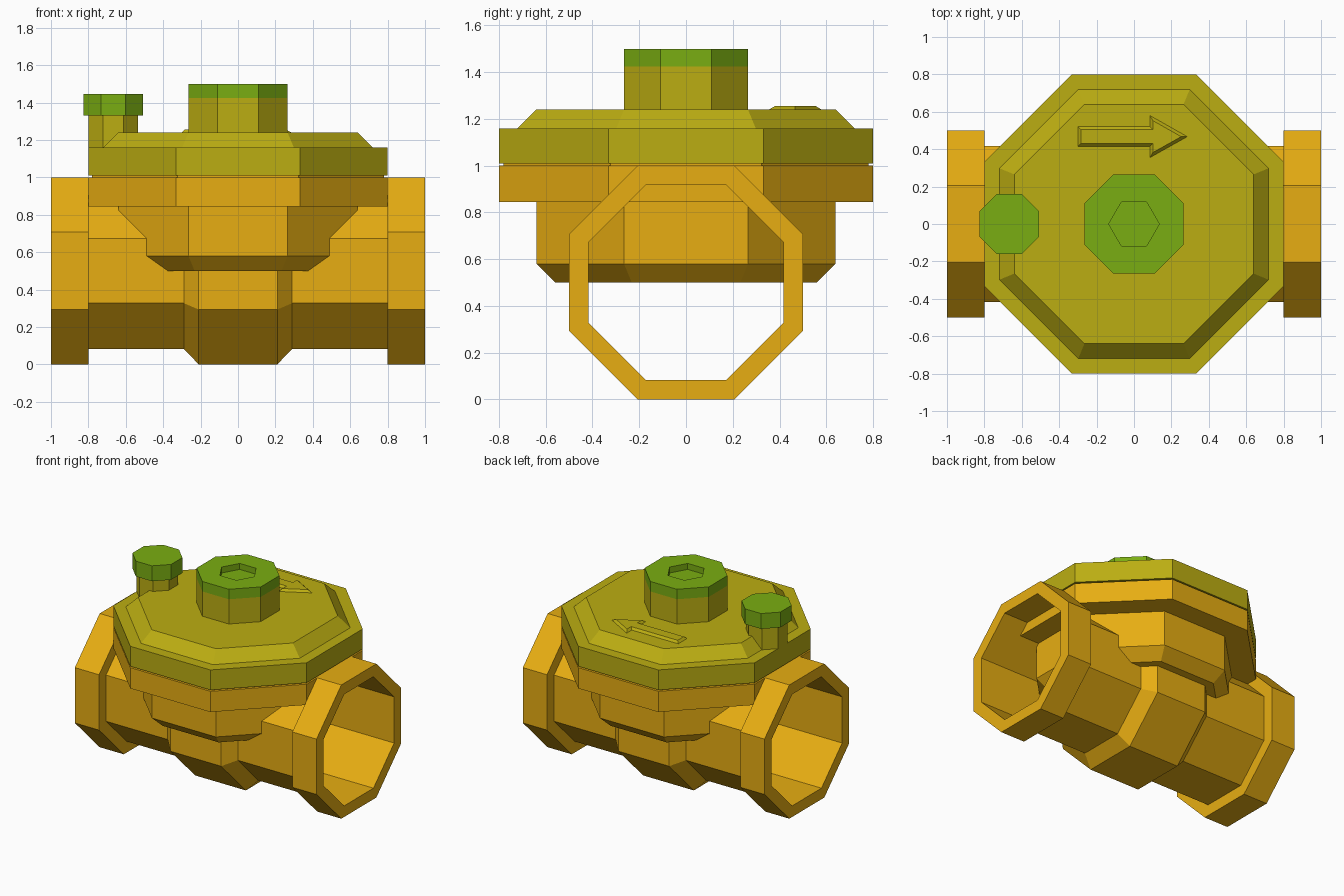
import bpy, bmesh, math

if "Cube" in bpy.data.objects:
    bpy.data.objects.remove(bpy.data.objects["Cube"])


def material(name, rgb):
    m = bpy.data.materials.new(name)
    m.diffuse_color = (*rgb, 1)
    m.use_nodes = True
    m.node_tree.nodes["Principled BSDF"].inputs["Base Color"].default_value = m.diffuse_color
    return m


ORANGE = material("orange", (0.8, 0.42, 0.006))
OLIVE = material("olive", (0.5, 0.42, 0.006))
GREEN = material("green", (0.195, 0.42, 0.006))


def finish(name, bm, mat):
    me = bpy.data.meshes.new(name)
    bm.to_mesh(me)
    bm.free()
    ob = bpy.data.objects.new(name, me)
    bpy.context.collection.objects.link(ob)
    if mat:
        me.materials.append(mat)
    return ob


def lathe(name, profile, mat, x=0, z=0, sides=8, phase=0.5, along_x=False, caps=True):
    """Turn (apothem, height) points into a flat-sided solid."""
    bm = bmesh.new()
    rings = []
    for apothem, h in profile:
        r = apothem / math.cos(math.pi / sides)
        ring = []
        for i in range(sides):
            a = (i + phase) * math.tau / sides
            u, v = r * math.cos(a), r * math.sin(a)
            co = (h, u, v) if along_x else (u, v, h)
            ring.append(bm.verts.new((co[0] + x, co[1], co[2] + z)))
        rings.append(ring)
    for lo, hi in zip(rings, rings[1:]):
        for i in range(sides):
            j = (i + 1) % sides
            bm.faces.new((lo[i], lo[j], hi[j], hi[i]))
    if caps:
        bm.faces.new(rings[0][::-1])
        bm.faces.new(rings[-1])
    return finish(name, bm, mat)


# Open pipe with end flanges and a wider middle
R, r = 0.5, 0.417
half = [(R, 0.21), (r, 0.29), (r, 0.8), (R, 0.8), (R, 1), (r, 1), (r, 0.8)]
pipe = [(a, -h) for a, h in reversed(half)] + half
lathe("pipe", pipe, ORANGE, z=0.5, along_x=True, caps=False)

# Bowl with its rim and the thin seam under the lid
lathe("bowl", [(0.56, 0.5), (0.64, 0.58), (0.64, 0.845), (0.8, 0.845),
               (0.8, 1.0), (0.78, 1.0), (0.78, 1.01)], ORANGE)

# Lid
lathe("lid", [(0.78, 1.01), (0.8, 1.01), (0.8, 1.16), (0.72, 1.16), (0.64, 1.24)], OLIVE)

# Main knob: stem and green cap with a hexagonal socket
lathe("main_stem", [(0.265, 1.23), (0.265, 1.425)], OLIVE)
cap = lathe("main_cap", [(0.265, 1.425), (0.265, 1.5)], GREEN)
cutter = lathe("socket_cutter", [(0.117, 1.455), (0.117, 1.55)], GREEN, sides=6, phase=0)
cutter.hide_render = True
cutter.hide_viewport = True
mod = cap.modifiers.new("socket", "BOOLEAN")
mod.operation = "DIFFERENCE"
mod.solver = "EXACT"
mod.object = cutter

# Small side knob
lathe("side_stem", [(0.133, 1.15), (0.133, 1.33)], OLIVE, x=-0.667)
lathe("side_cap", [(0.16, 1.33), (0.16, 1.445)], GREEN, x=-0.667)

# Raised flow arrow with sloped edges
bm = bmesh.new()
outline = [(-0.3, 0.415), (0.085, 0.415), (0.085, 0.355), (0.285, 0.467),
           (0.085, 0.58), (0.085, 0.52), (-0.3, 0.52)]
face = bm.faces.new([bm.verts.new((x, y, 1.24)) for x, y in outline])
bm.normal_update()
bmesh.ops.inset_region(bm, faces=[face], thickness=0.016, depth=0.016,
                       use_boundary=True, use_even_offset=True)
finish("flow_arrow", bm, OLIVE)
